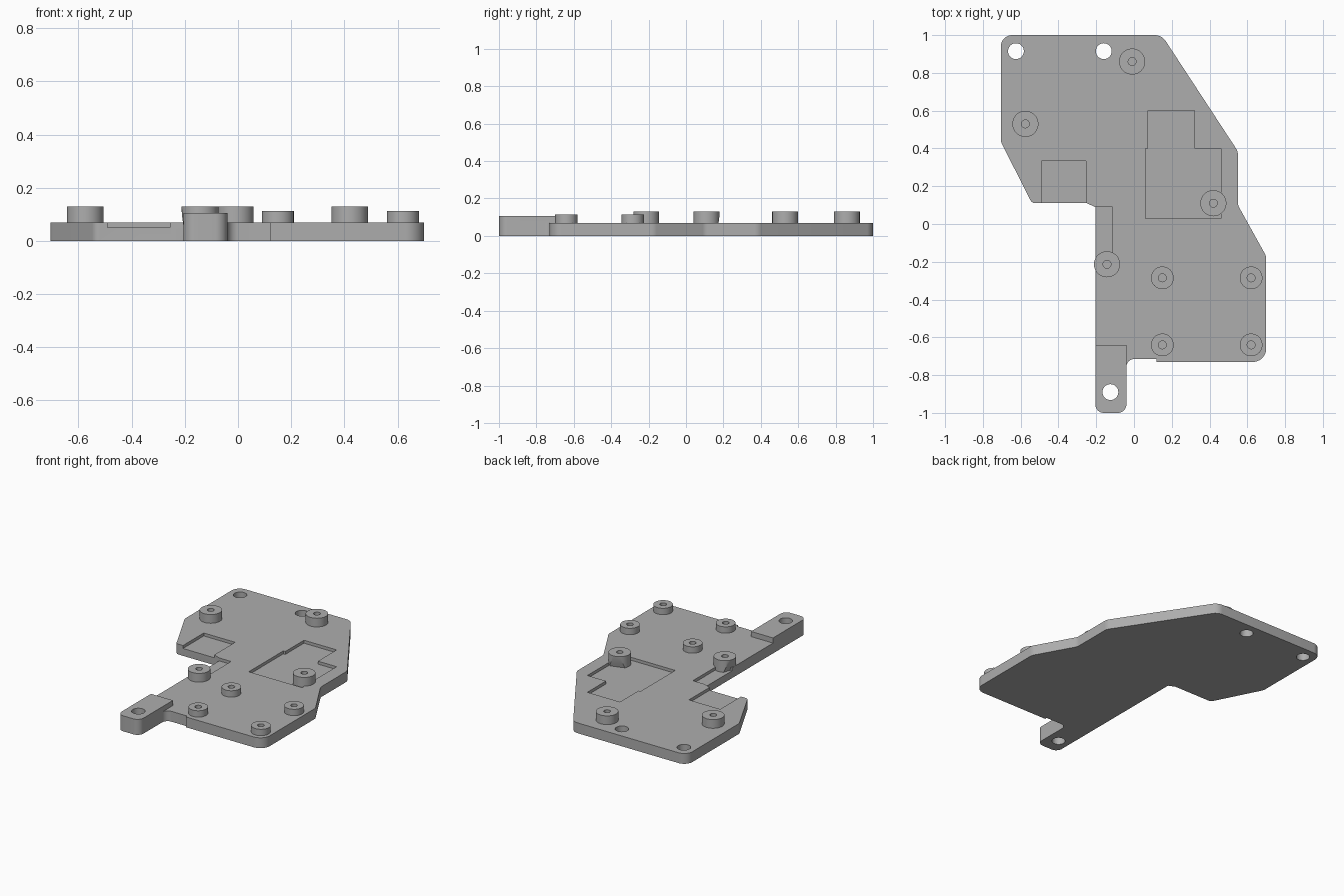
import bpy, bmesh, math
from mathutils import Vector

if "Cube" in bpy.data.objects:
    bpy.data.objects.remove(bpy.data.objects["Cube"], do_unlink=True)

grey = bpy.data.materials.new("plain_grey")
grey.use_nodes = True
colour = (0.42, 0.42, 0.42, 1)
grey.diffuse_color = colour
grey.node_tree.nodes["Principled BSDF"].inputs["Base Color"].default_value = colour


def finish(bm, name):
    bmesh.ops.recalc_face_normals(bm, faces=bm.faces)
    mesh = bpy.data.meshes.new(name)
    bm.to_mesh(mesh)
    bm.free()
    ob = bpy.data.objects.new(name, mesh)
    bpy.context.collection.objects.link(ob)
    mesh.materials.append(grey)
    return ob


def rounded(corners, steps=8):
    """Turn (x, y, radius) corners into a filleted outline."""
    pts = []
    for i, (x, y, r) in enumerate(corners):
        p = Vector((x, y))
        a = (Vector(corners[i - 1][:2]) - p).normalized()
        b = (Vector(corners[(i + 1) % len(corners)][:2]) - p).normalized()
        if r == 0:
            pts.append(p)
            continue
        half = a.angle(b) / 2
        centre = p + (a + b).normalized() * r / math.sin(half)
        start = p + a * r / math.tan(half) - centre
        end = p + b * r / math.tan(half) - centre
        for k in range(steps + 1):
            t = k / steps
            d = start.lerp(end, t).normalized()
            pts.append(centre + d * r)
    return pts


def prism(name, pts, z0, z1):
    bm = bmesh.new()
    face = bm.faces.new([bm.verts.new((p[0], p[1], z0)) for p in pts])
    geom = bmesh.ops.extrude_face_region(bm, geom=[face])["geom"]
    bmesh.ops.translate(bm, vec=(0, 0, z1 - z0),
                        verts=[v for v in geom if isinstance(v, bmesh.types.BMVert)])
    return finish(bm, name)


def box(name, x0, x1, y0, y1, z0, z1):
    return prism(name, [(x0, y0), (x1, y0), (x1, y1), (x0, y1)], z0, z1)


def cylinder(name, x, y, r, z0, z1, sides=48, lean=None):
    pts = [(x + r * math.cos(2 * math.pi * i / sides),
            y + r * math.sin(2 * math.pi * i / sides)) for i in range(sides)]
    ob = prism(name, pts, z0, z1)
    if lean:
        # sloped underside on one flank, meeting the full circle at the top
        d = Vector(lean).normalized()
        bm = bmesh.new()
        bm.from_mesh(ob.data)
        bmesh.ops.bisect_plane(bm, geom=bm.verts[:] + bm.edges[:] + bm.faces[:],
                               plane_co=Vector((x, y, z1)) + d * r,
                               plane_no=d - Vector((0, 0, 0.25)), clear_outer=True)
        bmesh.ops.holes_fill(bm, edges=[e for e in bm.edges if e.is_boundary])
        bmesh.ops.recalc_face_normals(bm, faces=bm.faces)
        bm.to_mesh(ob.data)
        bm.free()
    return ob


def combine(target, tool, operation):
    mod = target.modifiers.new(operation, "BOOLEAN")
    mod.operation, mod.solver, mod.object = operation, "EXACT", tool
    bpy.context.view_layer.objects.active = target
    bpy.ops.object.modifier_apply(modifier=mod.name)
    bpy.data.objects.remove(tool, do_unlink=True)


# Main plate with filleted outline
outline = [(-0.205, -1, 0.045), (-0.04, -1, 0.045), (-0.04, -0.715, 0.04),
           (0.12, -0.715, 0), (0.12, -0.73, 0), (0.7, -0.73, 0.07),
           (0.7, -0.17, 0.06), (0.55, 0.1, 0.05), (0.55, 0.385, 0.06),
           (0.147, 1, 0.07), (-0.705, 1, 0.06), (-0.705, 0.435, 0.06),
           (-0.54, 0.11, 0.03), (-0.25, 0.11, 0), (-0.205, 0.09, 0)]
plate = prism("mounting_plate", rounded(outline), 0, 0.07)

# Recessed pockets
for p in [(0.06, 0.46, 0.03, 0.4), (0.075, 0.32, 0.39, 0.6),
          (-0.49, -0.255, 0.05, 0.333), (-0.3, -0.115, -0.2, 0.09)]:
    combine(plate, box("pocket_cutter", *p, 0.05, 0.2), "DIFFERENCE")

# Raised pad on the tail
tail = [(-0.205, -1, 0.045), (-0.04, -1, 0.045), (-0.04, -0.64, 0), (-0.205, -0.64, 0)]
combine(plate, prism("tail_pad", rounded(tail), 0.03, 0.105), "UNION")

# Through holes
for x, y in [(-0.625, 0.915), (-0.16, 0.915), (-0.125, -0.89)]:
    combine(plate, cylinder("hole_cutter", x, y, 0.042, -0.1, 0.3, 32), "DIFFERENCE")

# Standoffs with blind screw holes
tall = [(-0.575, 0.53, None), (-0.01, 0.86, None),
        (0.42, 0.11, (-0.3, 1, 0)), (-0.143, -0.213, (-1, 0.3, 0))]
short = [(x, y, None) for x in (0.15, 0.62) for y in (-0.285, -0.64)]
for spots, r, top in ((tall, 0.069, 0.129), (short, 0.06, 0.113)):
    for x, y, lean in spots:
        combine(plate, cylinder("standoff", x, y, r, 0.03, top, lean=lean), "UNION")
        combine(plate, cylinder("screw_cutter", x, y, 0.021, 0.04, 0.2, 24), "DIFFERENCE")

bpy.ops.object.select_all(action="DESELECT")
plate.select_set(True)
bpy.context.view_layer.objects.active = plate
bpy.ops.object.shade_smooth_by_angle(angle=math.radians(30))
